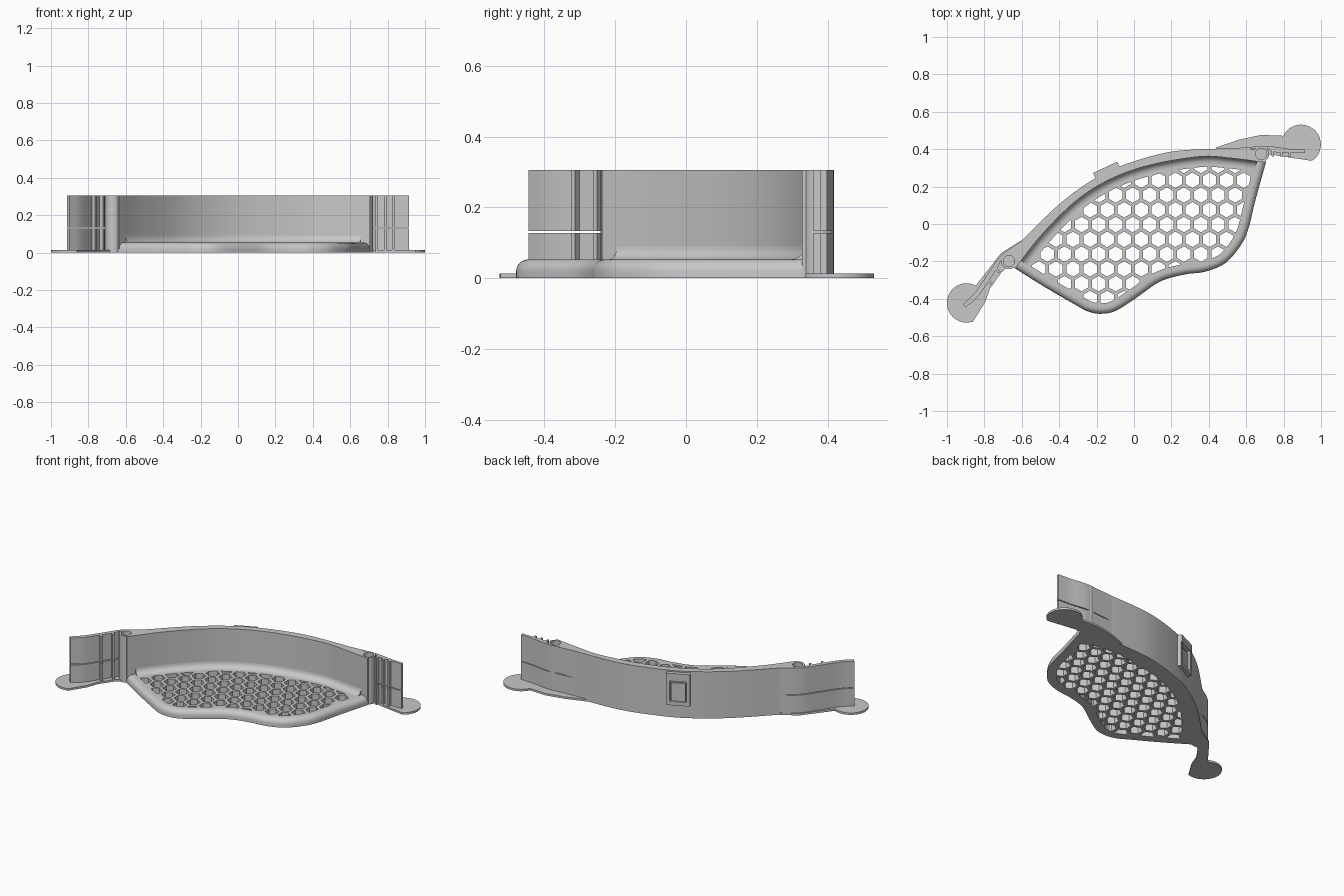
import bpy, bmesh, math
from mathutils import Vector

cube = bpy.data.objects.get("Cube")
if cube:
    bpy.data.objects.remove(cube, do_unlink=True)

GREY = (0.58, 0.58, 0.58, 1)
grey = bpy.data.materials.new("plain_grey")
grey.use_nodes = True
grey.diffuse_color = GREY
grey.node_tree.nodes["Principled BSDF"].inputs["Base Color"].default_value = GREY
parts = []
H = 0.305


def finish(name, bm):
    bmesh.ops.recalc_face_normals(bm, faces=bm.faces)
    me = bpy.data.meshes.new(name)
    bm.to_mesh(me)
    bm.free()
    ob = bpy.data.objects.new(name, me)
    bpy.context.collection.objects.link(ob)
    me.materials.append(grey)
    parts.append(ob)
    return ob


def skin(bm, rings):
    """Join equal-length closed rings with quads; return the end rings."""
    vs = [[bm.verts.new(p) for p in r] for r in rings]
    n = len(vs[0])
    for a, b in zip(vs, vs[1:]):
        for i in range(n):
            j = (i + 1) % n
            bm.faces.new((a[i], a[j], b[j], b[i]))
    return vs[0], vs[-1]


def loft(bm, rings):
    first, last = skin(bm, rings)
    bm.faces.new(first[::-1])
    bm.faces.new(last)


def level(poly, z):
    return [(p[0], p[1], z) for p in poly]


def prism(name, poly, z0, z1):
    bm = bmesh.new()
    loft(bm, [level(poly, z0), level(poly, z1)])
    return finish(name, bm)


def arc(c, r, start, end, n=32):
    angles = [math.radians(start + (end - start) * i / n) for i in range(n)]
    return [(c[0] + r * math.cos(a), c[1] + r * math.sin(a)) for a in angles]


def box(name, c, size, angle):
    ca, sa = math.cos(angle), math.sin(angle)
    w, d, h = (s / 2 for s in size)
    poly = [(c[0] + x * ca - y * sa, c[1] + x * sa + y * ca) for x, y in ((-w, -d), (w, -d), (w, d), (-w, d))]
    return prism(name, poly, c[2] - h, c[2] + h)


def smooth(pts, k=8):
    """Catmull-Rom curve through the points."""
    p = [Vector(q) for q in pts]
    p = [2 * p[0] - p[1]] + p + [2 * p[-1] - p[-2]]
    out = []
    for a, b, c, d in zip(p, p[1:], p[2:], p[3:]):
        for i in range(k):
            t = i / k
            out.append(0.5 * (2 * b + (c - a) * t + (2 * a - 5 * b + 4 * c - d) * t * t
                              + (3 * b - a - 3 * c + d) * t ** 3))
    return out + [p[-2]]


def left_normal(a, b):
    t = (b - a).normalized()
    return Vector((-t.y, t.x))


def offset(path, d):
    """Shift an open path to its left."""
    last = len(path) - 1
    return [p + d * left_normal(path[max(i - 1, 0)], path[min(i + 1, last)]) for i, p in enumerate(path)]


def clip(subject, convex):
    """Part of a polygon inside a convex counter-clockwise one."""
    for i, b in enumerate(convex):
        a = Vector(convex[i - 1])
        n = left_normal(a, Vector(b))
        out = []
        for j, q in enumerate(subject):
            p = subject[j - 1]
            dp, dq = (p - a).dot(n), (q - a).dot(n)
            if (dp < 0) != (dq < 0):
                out.append(p + (q - p) * (dp / (dp - dq)))
            if dq >= 0:
                out.append(q)
        subject = out
    return [p for j, p in enumerate(subject) if (p - subject[j - 1]).length > 1e-3]


def area(poly):
    return sum(poly[i - 1].x * p.y - poly[i - 1].y * p.x for i, p in enumerate(poly)) / 2


def cut(ob, cutter):
    m = ob.modifiers.new("cut", 'BOOLEAN')
    m.operation = 'DIFFERENCE'
    m.solver = 'EXACT'
    m.object = cutter
    bpy.context.view_layer.objects.active = ob
    bpy.ops.object.modifier_apply(modifier=m.name)


# Plan curves, all running from the -x end to the +x end
outer = smooth([(-.70, -.18), (-.6, -.088), (-.395, .11), (-.21, .243), (-.05, .318), (.19, .385),
                (.43, .402), (.62, .402), (.70, .398)])
inner = smooth([(-.635, -.238), (-.5, -.065), (-.315, .12), (-.13, .238), (.085, .315),
                (.35, .36), (.51, .353), (.705, .328)])
front = smooth([(-.635, -.238), (-.48, -.335), (-.32, -.428), (-.25, -.466), (-.18, -.48), (-.1, -.465),
                (.005, -.4), (.14, -.308), (.27, -.27), (.38, -.255), (.487, -.21), (.567, -.12),
                (.61, -.03), (.65, .13), (.705, .328)])

# Tray: slab with a rounded free edge, its back edge buried in the wall
bm = bmesh.new()
R, TOP = 0.034, 0.053
hidden = offset(outer[::-1], 0.006)[4:-4]
rings = [level(front + hidden, 0)]
for i in range(7):
    a = math.pi / 12 * i
    rings.append(level(offset(front, R * (1 - math.cos(a))) + hidden, TOP - R + R * math.sin(a)))
bottom_loops, top_loops = ([loop] for loop in skin(bm, rings))

# Honeycomb openings, trimmed to the tray border
M = 0.056
border = front + inner
field = [p for p in offset(front, M) + offset(inner[::-1], M)
         if min((p - q).length for q in border) > M * 0.97]
P = 0.0912
for row in range(-4, 9):
    for col in range(-8, 14):
        c = (-.326 + P * (col + (row % 2) / 2), -.24 + P * .866 * row)
        hole = clip(field, arc(c, .0415, 90, 450, 6))
        if len(hole) > 2 and area(hole) > 0.0006:
            low, high = skin(bm, [level(hole, 0), level(hole, TOP)])
            bottom_loops.append(low)
            top_loops.append(high)
for loops in (bottom_loops, top_loops):
    edges = [bm.edges.get((loop[i - 1], v)) for loop in loops for i, v in enumerate(loop)]
    bmesh.ops.triangle_fill(bm, use_beauty=True, edges=edges, normal=(0, 0, 1))
tray = finish("tray", bm)

# Curved back wall, its end posts and their pin sockets
wall = prism("back_wall", outer + inner[::-1], 0, H)
for side, c in (("right", (-.668, -.198)), ("left", (.68, .375))):
    post = prism(side + "_post", arc(c, .043, 0, 360), 0, H)
    socket = prism("socket_cutter", arc(c, .03, 0, 360), H - .12, H + .1)
    cut(wall, socket)
    cut(post, socket)
    parts.remove(socket)
    bpy.data.objects.remove(socket, do_unlink=True)

# Concave fillet between wall and tray
F = 0.038
section = [(-.012, .03), (F, .03)]
for k in range(7):
    a = math.pi / 12 * k
    section.append((F * (1 - math.sin(a)), TOP + F * (1 - math.cos(a))))
section.append((-.012, TOP + F))
bm = bmesh.new()
loft(bm, list(zip(*[level(offset(inner, -o)[2:-2], z) for o, z in section])))
finish("wall_fillet", bm)

# Side arms, split by a narrow slit, with small ridges
arms = {
    "left": ([(.47, .4), (.6, .41), (.7, .417), (.76, .412), (.83, .402), (.915, .398)],
             [(.915, .38), (.83, .382), (.745, .385), (.715, .405), (.68, .409), (.6, .4), (.47, .392)]),
    "right": ([(-.605, -.094), (-.71, -.168), (-.78, -.265), (-.85, -.365), (-.915, -.43)],
              [(-.9, -.445), (-.84, -.395), (-.77, -.295), (-.725, -.225), (-.697, -.172), (-.6, -.11)]),
}
ridges = {"left": ([(.742, .375), (.787, .374), (.832, .374)], -.05),
          "right": ([(-.728, -.25), (-.77, -.312)], .95)}
for side, (out_edge, in_edge) in arms.items():
    poly = smooth(out_edge, 4) + smooth(in_edge, 4)
    spots, angle = ridges[side]
    for label, z0, z1 in (("lower", 0, .128), ("upper", .133, H)):
        prism(f"{side}_{label}_arm", poly, z0, z1)
        for i, (x, y) in enumerate(spots):
            box(f"{side}_{label}_ridge_{i + 1}", (x, y, (z0 + z1) / 2), (.014, .026, z1 - z0), angle)

# Flat feet: a rounded pad tapering back along the wall
foot_z = (0, .013)
prism("left_foot", arc((.893, .425), .106, 154, -57)
      + [(.95, .338), (.835, .355), (.74, .37), (.6, .385), (.43, .406), (.565, .452), (.68, .476), (.79, .472)],
      *foot_z)
prism("right_foot", arc((-.895, -.422), .105, 66, 288)
      + [(-.862, -.524), (-.797, -.42), (-.77, -.345), (-.71, -.26), (-.64, -.2), (-.6, -.087),
         (-.71, -.155), (-.8, -.27), (-.845, -.328)], *foot_z)

# Catch on the back of the wall: a frame around a shallow window
tilt = math.radians(25)


def catch(name, u, z, w, h, depth):
    out = depth / 2 - .01
    x = -.14 + u * math.cos(tilt) - out * math.sin(tilt)
    y = .272 + u * math.sin(tilt) + out * math.cos(tilt)
    box("catch_" + name, (x, y, z), (w, depth, h), tilt)


catch("top", 0, .272, .142, .05, .044)
catch("bottom", 0, .1, .142, .025, .04)
catch("right_side", -.061, .178, .02, .15, .04)
catch("left_side", .061, .178, .02, .15, .04)
catch("tongue", 0, .17, .085, .12, .03)

# Smooth the curved faces, keep edges crisp
bpy.ops.object.select_all(action='DESELECT')
for ob in parts:
    ob.select_set(True)
bpy.context.view_layer.objects.active = tray
bpy.ops.object.shade_smooth_by_angle(angle=math.radians(30))
